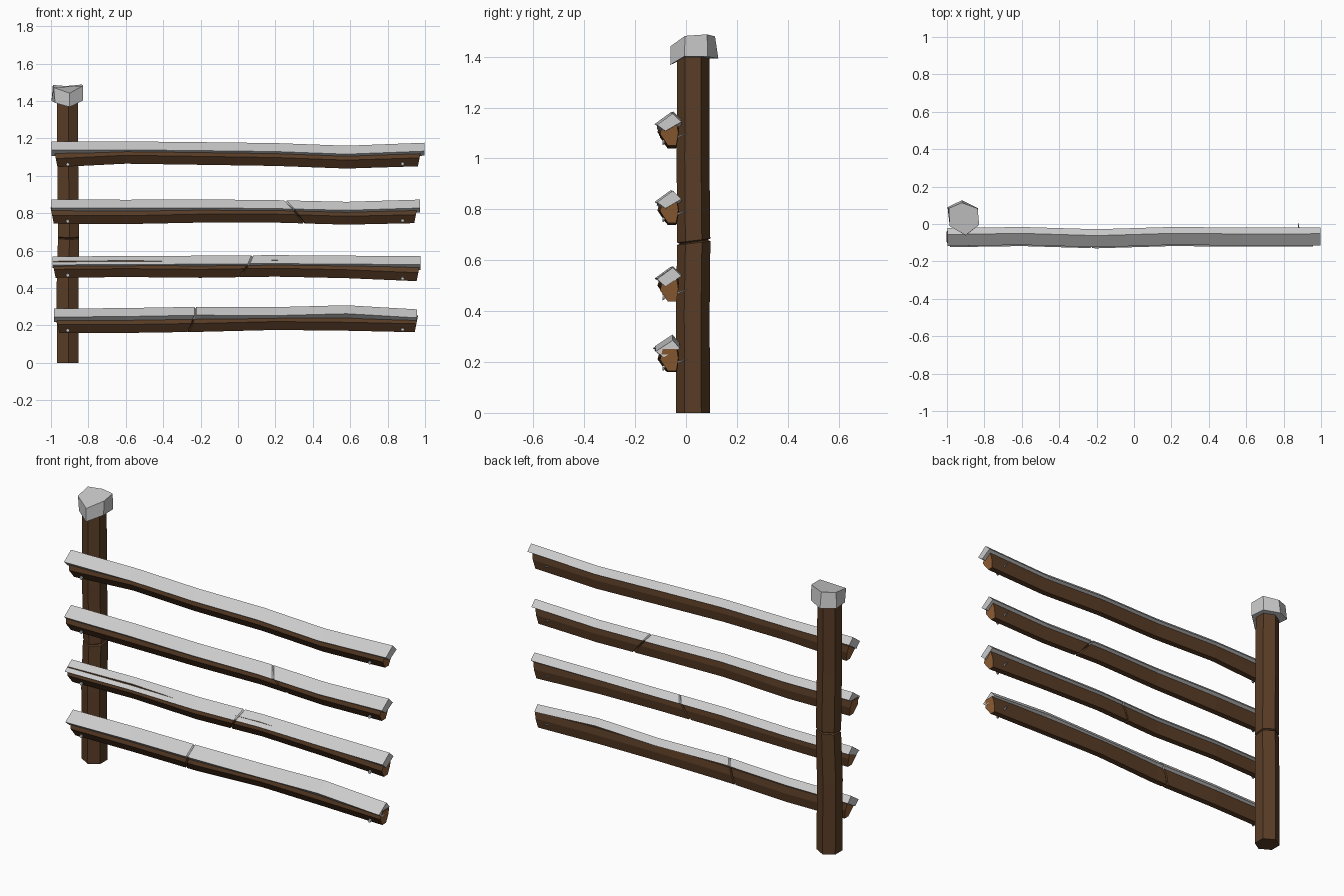
import bpy, bmesh
from mathutils import Vector

if "Cube" in bpy.data.objects:
    bpy.data.objects.remove(bpy.data.objects["Cube"])


def material(name, rgb):
    m = bpy.data.materials.new(name)
    m.diffuse_color = (*rgb, 1)
    m.use_nodes = True
    m.node_tree.nodes["Principled BSDF"].inputs["Base Color"].default_value = m.diffuse_color
    return m


WOOD = material("bark_brown", (0.10, 0.046, 0.019))
CUT = material("cut_wood", (0.28, 0.115, 0.035))


def crack(bm, co, no, axis, width=0.005, depth=0.01):
    """Narrow V groove running round a beam."""
    co, no = Vector(co), Vector(no).normalized()
    for off in (-width, width, 0):
        geom = bm.verts[:] + bm.edges[:] + bm.faces[:]
        r = bmesh.ops.bisect_plane(bm, geom=geom, plane_co=co + no * off, plane_no=no)
    ring = [g for g in r["geom_cut"] if isinstance(g, bmesh.types.BMVert)]
    mid = sum((v.co for v in ring), Vector()) / len(ring)
    for v in ring:
        d = mid - v.co
        d[axis] = 0
        v.co += d.normalized() * depth


def loft(name, rings, mats=(), cracks=(), axis=0):
    """Skin a list of closed rings and close both ends."""
    bm = bmesh.new()
    vr = [[bm.verts.new(p) for p in ring] for ring in rings]
    n = len(vr[0])
    for a, b in zip(vr, vr[1:]):
        for i in range(n):
            bm.faces.new((a[i], a[(i + 1) % n], b[(i + 1) % n], b[i]))
    for ring in (vr[0], vr[-1]):
        f = bm.faces.new(ring)
        f.material_index = 1 if len(mats) > 1 else 0
    for co, no in cracks:
        crack(bm, co, no, axis)
    bmesh.ops.recalc_face_normals(bm, faces=bm.faces[:])
    me = bpy.data.meshes.new(name)
    bm.to_mesh(me)
    bm.free()
    for m in mats:
        me.materials.append(m)
    ob = bpy.data.objects.new(name, me)
    bpy.context.collection.objects.link(ob)
    return ob


# Six-sided post, slightly crooked, cracked halfway up
hexagon = [(0.005, -0.066), (0.058, -0.033), (0.058, 0.033),
           (-0.003, 0.067), (-0.058, 0.033), (-0.058, -0.03)]
levels = [(0, -0.91, 0.027, 1.0), (0.4, -0.912, 0.026, 1.0),
          (0.66, -0.906, 0.03, 0.98), (1.0, -0.91, 0.027, 0.97), (1.42, -0.912, 0.028, 0.95)]
loft("post", [[(cx + x * s, cy + y * s, z) for x, y in hexagon] for z, cx, cy, s in levels],
     [WOOD], [((-0.91, 0.03, 0.672), (0, -0.12, 1))], axis=2)

# Snow cap on the post, sagging at the front
cap_low = [(-0.9, -0.062, 1.368), (-0.83, -0.006, 1.402), (-0.835, 0.085, 1.4),
           (-0.92, 0.127, 1.394), (-0.997, 0.09, 1.4), (-0.978, -0.012, 1.39)]
cap_top = [(-0.9, -0.06, 1.442), (-0.828, -0.004, 1.482), (-0.836, 0.083, 1.488),
           (-0.92, 0.114, 1.48), (-0.99, 0.084, 1.486), (-0.985, -0.012, 1.472)]
loft("post_snow_cap", [cap_low, cap_top])

# Cross-sections (y, z above the rail's underside)
RAIL = [(-0.075, 0), (-0.042, 0), (-0.034, 0.05), (-0.04, 0.088), (-0.095, 0.088), (-0.106, 0.045)]
SNOW = [(-0.118, 0.085), (-0.056, 0.13), (-0.022, 0.097), (-0.085, 0.058)]
XS = (-0.97, -0.6, -0.2, 0.2, 0.58, 0.97)
DY = (0.0, 0.006, -0.006, 0.006, 0.003, 0.004)

# name, base z, wood end x, snow end x, waviness of wood, extra snow height, cracks
rails = [
    ("bottom", 0.16, (-0.965, 0.955), (-0.985, 0.958),
     (0, 0, 0.006, 0.016, 0.012, 0.004), (0, 0.003, 0.004, -0.008, 0.006, -0.008),
     [((-0.25, -0.07, 0.22), (1, 0.2, -0.3))]),
    ("lower", 0.455, (-0.985, 0.965), (-0.993, 0.977),
     (0, 0.004, 0.0, 0.006, -0.002, -0.018), (-0.016, -0.018, -0.012, -0.015, -0.01, 0.004),
     [((0.04, -0.07, 0.51), (1, 0.15, -0.6))]),
    ("upper", 0.744, (-0.995, 0.952), (-0.997, 0.973),
     (0, -0.002, 0.006, 0.006, -0.005, 0.003), (0, 0, -0.006, -0.01, -0.008, -0.004),
     [((0.31, -0.07, 0.80), (1, 0.1, 0.8))]),
    ("top", 1.047, (-0.975, 0.972), (-0.997, 0.997),
     (0, 0.018, 0.012, 0.006, -0.008, 0.004), (0.006, -0.011, -0.009, -0.008, -0.008, -0.004), []),
]

for name, base, wx, sx, wave, extra, cracks in rails:
    wood, snow = [], []
    for i, x in enumerate(XS):
        end = 0 if i == 0 else 1
        inner = 0 < i < 5
        px = x if inner else wx[end]
        qx = x if inner else sx[end]
        # wood ends are sawn at a slight slant
        lean = 0 if inner else 0.2 * (-1 if end == 0 else 1)
        wood.append([(px + lean * (z - 0.05), y + DY[i], base + wave[i] + z) for y, z in RAIL])
        snow.append([(qx, y + DY[i] - (0.006 if name == "bottom" and z < 0.1 else 0),
                      base + wave[i] + z + extra[i] * (1 if z > 0.06 else 0.3)) for y, z in SNOW])
    loft(f"{name}_rail", wood, [WOOD, CUT], cracks)
    loft(f"{name}_rail_snow", snow, [], cracks)

    # Nails driven through the rail near both ends
    for side, x, w in (("left", -0.91, wave[0]), ("right", 0.88, wave[5])):
        z0 = base + w + 0.014
        stations = [(-0.093, 0.009), (-0.085, 0.009), (-0.085, 0.005), (-0.03, 0.005), (0.006, 0.001)]
        loft(f"{name}_{side}_nail",
             [[(x + r * a, y, z0 + 0.35 * (y + 0.09) + r * b)
               for a, b in ((1, 0), (0.5, 0.87), (-0.5, 0.87), (-1, 0), (-0.5, -0.87), (0.5, -0.87))]
              for y, r in stations])
